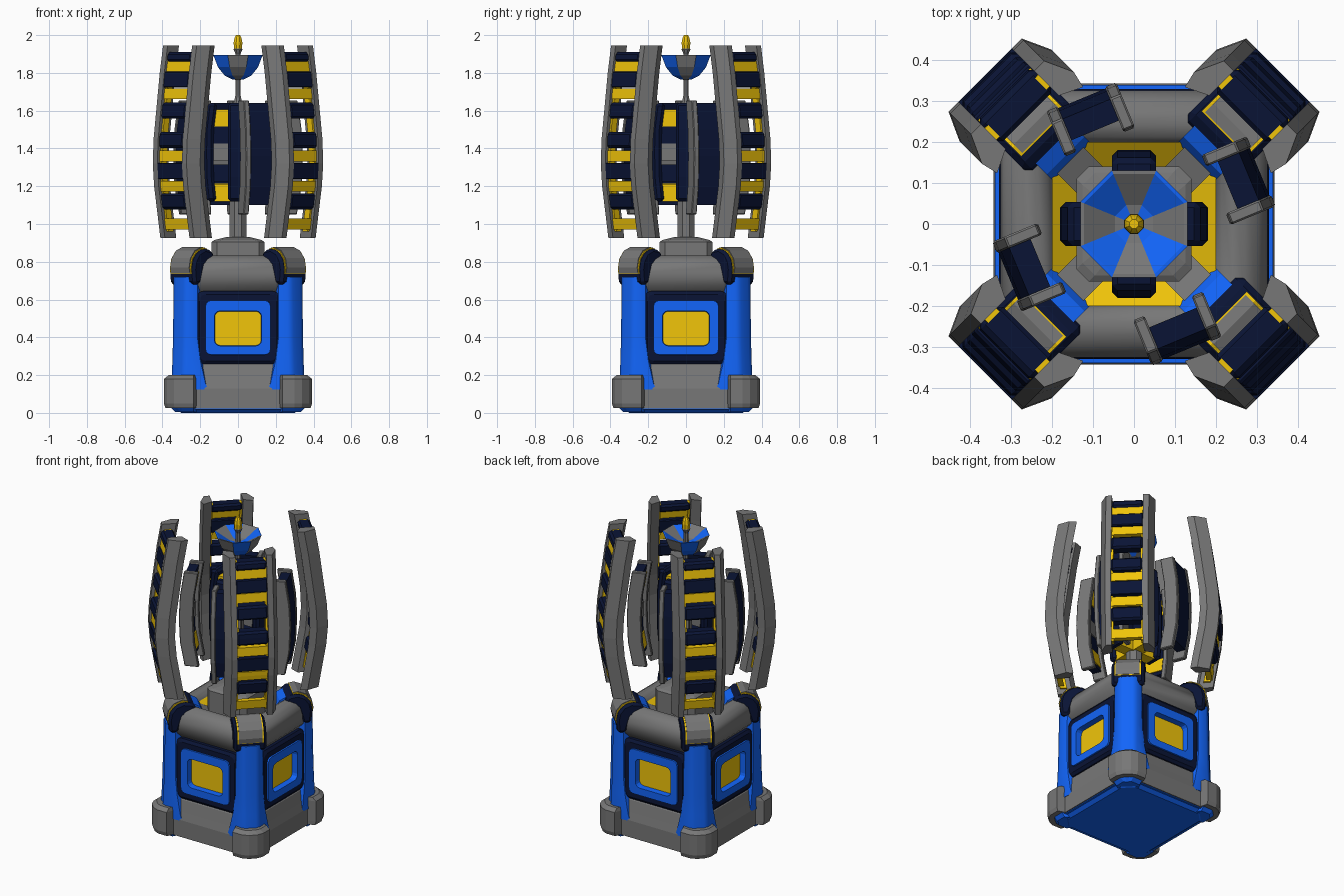
import bpy, bmesh
from math import radians, cos, sin, pi

if "Cube" in bpy.data.objects:
    bpy.data.objects.remove(bpy.data.objects["Cube"])

COL = {'blue': (0.006, 0.13, 0.95, 1), 'navy': (0.003, 0.007, 0.036, 1),
       'yellow': (0.88, 0.56, 0.003, 1), 'grey': (.185, .185, .185, 1)}
MATS = {}
for n, c in COL.items():
    MATS[n] = bpy.data.materials.new(n)
    MATS[n].diffuse_color = c

SIDES = (0, 90, 180, 270)
CORNERS = (45, 135, 225, 315)
ARMOUR = (22.5, 112.5, 202.5, 292.5)


def loft(name, rings, mat='grey', angles=(0,), cyclic=False, smooth=False, bevel=0):
    """Skin a list of equal-length rings, then repeat around z."""
    n, k = len(rings[0]), len(rings)
    faces = []
    for a in range(k if cyclic else k - 1):
        b = (a + 1) % k
        faces += [(a*n + i, a*n + (i+1) % n, b*n + (i+1) % n, b*n + i) for i in range(n)]
    if not cyclic:
        faces += [tuple(range(n)), tuple(range((k-1)*n, k*n))]
    me = bpy.data.meshes.new(name)
    me.from_pydata([p for r in rings for p in r], [], faces)
    bm = bmesh.new()
    bm.from_mesh(me)
    bmesh.ops.recalc_face_normals(bm, faces=bm.faces)
    bm.to_mesh(me)
    bm.free()
    me.materials.append(MATS[mat])
    for a in angles:
        ob = bpy.data.objects.new(name, me)
        ob.rotation_euler[2] = radians(a)
        bpy.context.collection.objects.link(ob)
        if bevel:
            m = ob.modifiers.new('bevel', 'BEVEL')
            m.width, m.segments = bevel, 1
    if smooth:
        bpy.ops.object.select_all(action='DESELECT')
        ob.select_set(True)
        bpy.context.view_layer.objects.active = ob
        bpy.ops.object.shade_smooth_by_angle(angle=radians(40))
    return me


def slab(name, rz, t0, t1, mat='grey', angles=CORNERS, **kw):
    """Extrude a radial (r, z) outline sideways from t0 to t1."""
    return loft(name, [[(r, t, z) for r, z in rz] for t in (t0, t1)], mat, angles, **kw)


def octo(h, c, z):
    """Square ring of half width h with corners cut by c."""
    q = [(h, c-h), (h, h-c), (h-c, h), (c-h, h), (-h, h-c), (-h, c-h), (c-h, -h), (h-c, -h)]
    return [(x, y, z) for x, y in q]


def rrect(r, w, z0, z1, rad):
    """Rounded rectangle facing outwards at distance r."""
    pts = []
    for k, (cy, cz) in enumerate([(w-rad, z1-rad), (rad-w, z1-rad), (rad-w, z0+rad), (w-rad, z0+rad)]):
        for j in range(4):
            a = pi/2*(k + j/3)
            pts.append((r, cy + rad*cos(a), cz + rad*sin(a)))
    return pts


def circle(r, z, n=8):
    return [(r*cos(2*pi*(i+.5)/n), r*sin(2*pi*(i+.5)/n), z) for i in range(n)]


def lerp(pts, z):
    for (r0, z0), (r1, z1) in zip(pts, pts[1:]):
        if z <= z1:
            break
    return r0 + (r1-r0)*(z-z0)/(z1-z0)


def band(pts, z0, z1, d0, d1):
    """Outline following a bent (r, z) path between z0 and z1, from depth d0 to d1."""
    zs = [z0] + [z for _, z in pts if z0 < z < z1] + [z1]
    return [(lerp(pts, z)-d0, z) for z in zs] + [(lerp(pts, z)-d1, z) for z in reversed(zs)]


# Base body, rim and well
loft('bottom_plate', [octo(.335, .06, .018), octo(.335, .06, .05)], 'blue')
loft('base_body', [octo(.342, .06, .022), octo(.342, .06, .13), octo(.33, .06, .18), octo(.315, .06, .25),
                   octo(.285, .06, .28), octo(.285, .06, .72)])
prof = [(.29, .64), (.32, .675), (.325, .74), (.318, .78), (.3, .812), (.27, .832), (.24, .832),
        (.212, .815), (.195, .78), (.195, .7)]
loft('top_rim', [octo(h, .05, z) for h, z in prof], cyclic=True, smooth=True)
loft('well_slope', [octo(.2, .03, .70), octo(.2, .03, .80), octo(.13, .03, .745)], 'yellow')
slab('well_rib', [(.15, .72), (.28, .72), (.28, .815), (.24, .805), (.15, .765)], -.045, .045)
loft('mast_collar', [octo(.14, .03, .72), octo(.14, .03, .905), octo(.125, .03, .915), octo(.065, .02, .93)])


# Corner columns and feet, drawn in plan
def plan(a, h, z):
    q = [(.24, .24), (a, .29), (a+.015, h-.012), (h-.08, h), (h-.05, h-.012)]
    return [(x, y, z) for x, y in q + [(h-.035, h-.035)] + [(y, x) for x, y in q[:0:-1]]]


loft('corner_column', [plan(.145, .352, .125), plan(.158, .352, .16), plan(.185, .347, .28),
                       plan(.2, .344, .4), plan(.2, .34, .72)], 'blue', SIDES, smooth=True)


def foot(d, z):
    q = [(.2, .27), (.235, .392-d), (.3, .392-d), (.34-d/2, .376-d)]
    return [(x, y, z) for x, y in q + [(y, x) for x, y in reversed(q)]]


loft('foot', [foot(.008, .025), foot(0, .05), foot(0, .18), foot(.025, .2)], 'grey', SIDES)
loft('foot_pad', [foot(.06, .004), foot(.035, .03)], 'blue', SIDES)
loft('base_sole', [octo(.3, .06, 0), octo(.325, .06, .02)], 'blue')

# Corner caps wrapping over the rim
slab('column_hook', [(.42, .7), (.42, .8), (.36, .84), (.28, .85), (.235, .825), (.21, .78), (.2, .72)],
     -.065, .065, 'blue')
cap = [(.42, .68), (.428, .76), (.418, .81), (.388, .85), (.34, .87), (.28, .86), (.26, .82),
       (.34, .78), (.37, .68)]
slab('corner_cap', cap, -.096, .096, 'navy', bevel=.015)
pad = [(.426, .735), (.432, .765), (.422, .815), (.39, .855), (.34, .875), (.31, .87), (.34, .8), (.39, .735)]
slab('cap_trim', pad, -.078, .078, 'yellow')
slab('cap_pad', [(r+.004, z+.004) for r, z in pad], -.07, .07)

# Side windows
loft('window_surround', [rrect(.27, .222, .258, .645, .04), rrect(.315, .222, .258, .645, .04),
     rrect(.328, .205, .275, .628, .035), rrect(.328, .172, .308, .595, .03),
     rrect(.27, .172, .308, .595, .03)], 'navy', SIDES, cyclic=True)
loft('window_frame', [rrect(.28, .174, .306, .597, .03), rrect(.338, .172, .308, .595, .03),
     rrect(.338, .125, .355, .54, .03), rrect(.28, .122, .358, .537, .03)], 'blue', SIDES, cyclic=True)
loft('window_glow', [rrect(.28, .125, .355, .54, .03), rrect(.3, .125, .355, .54, .03)], 'yellow', SIDES)

# Tall floating ladders at the corners, with five-sided rails
tall = [(.455, .925), (.502, 1.2), (.512, 1.32), (.506, 1.45), (.46, 1.8), (.435, 1.945)]
section = [(0, .092), (0, .126), (.07, .158), (.112, .148), (.085, .092)]
for s in (-1, 1):
    loft('ladder_rail', [[(r-d, s*t, z) for d, t in section] for r, z in tall], 'grey', CORNERS)
    slab('ladder_lining', band(tall, .96, 1.91, .02, .06), s*.08, s*.096, 'yellow')
for z, h in ((1.12, .042), (1.28, .042), (1.445, .042), (1.6, .042), (1.765, .042), (1.885, .025)):
    slab('ladder_rung', band(tall, z-h, z+h, 0, .075), -.094, .094, 'navy', bevel=.012)
for z in (1.0, 1.2, 1.36, 1.69, 1.835):
    slab('ladder_light', band(tall, z-.028, z+.028, .012, .045), -.09, .09, 'yellow')

# Short floating armour strips, turned off the diagonals
short = [(.30, 1.05), (.328, 1.2), (.335, 1.36), (.328, 1.5), (.305, 1.65)]
for s in (-1, 1):
    slab('armour_rail', band(short, 1.05, 1.655, 0, .085), s*.062, s*.092, 'grey', ARMOUR, bevel=.008)
slab('armour_panel', band(short, 1.1, 1.64, .004, .06), -.063, .063, 'navy', ARMOUR)
for z in (1.17, 1.36, 1.55):
    slab('armour_light', band(short, z-.045, z+.045, .055, .067), -.06, .06,
         'grey' if z == 1.36 else 'yellow', ARMOUR)

# Mast with four blades
loft('mast', [circle(.05, .9), circle(.05, 1.12), circle(.035, 1.2), circle(.03, 1.62), circle(.015, 1.68),
              circle(.015, 1.76), circle(.025, 1.79)])
blade = [(.165, 1.12), (.178, 1.25), (.18, 1.38), (.178, 1.5), (.16, 1.64)]
slab('mast_blade', band(blade, 1.12, 1.64, 0, .05), -.054, .054, 'navy', SIDES, bevel=.014)
for z, m in ((1.165, 'yellow'), (1.27, 'navy'), (1.38, 'grey'), (1.47, 'navy'), (1.56, 'yellow')):
    slab('blade_block', band(blade, z-.045, z+.045, .04, .15), -.036, .036, m, SIDES)

# Eight-sided dish with alternating panels and a glowing tip
dish = loft('dish', [circle(.03, 1.765), circle(.075, 1.785), circle(.115, 1.83), circle(.141, 1.895),
                     circle(.132, 1.895), circle(.05, 1.845), circle(.02, 1.84)], 'blue')
dish.materials.append(MATS['grey'])
for p in dish.polygons:
    p.material_index = 1 if p.index >= 48 or p.index % 2 else 0
loft('tip_holder', [circle(.014, 1.83), circle(.014, 1.9), circle(.026, 1.925), circle(.02, 1.935)])
loft('tip_light', [circle(.023, 1.93), circle(.025, 1.96), circle(.02, 1.985), circle(.012, 2.0)], 'yellow')

for m in bpy.data.materials:
    if m.users and not m.is_grease_pencil:
        m.use_nodes = True
        m.node_tree.nodes["Principled BSDF"].inputs["Base Color"].default_value = m.diffuse_color
